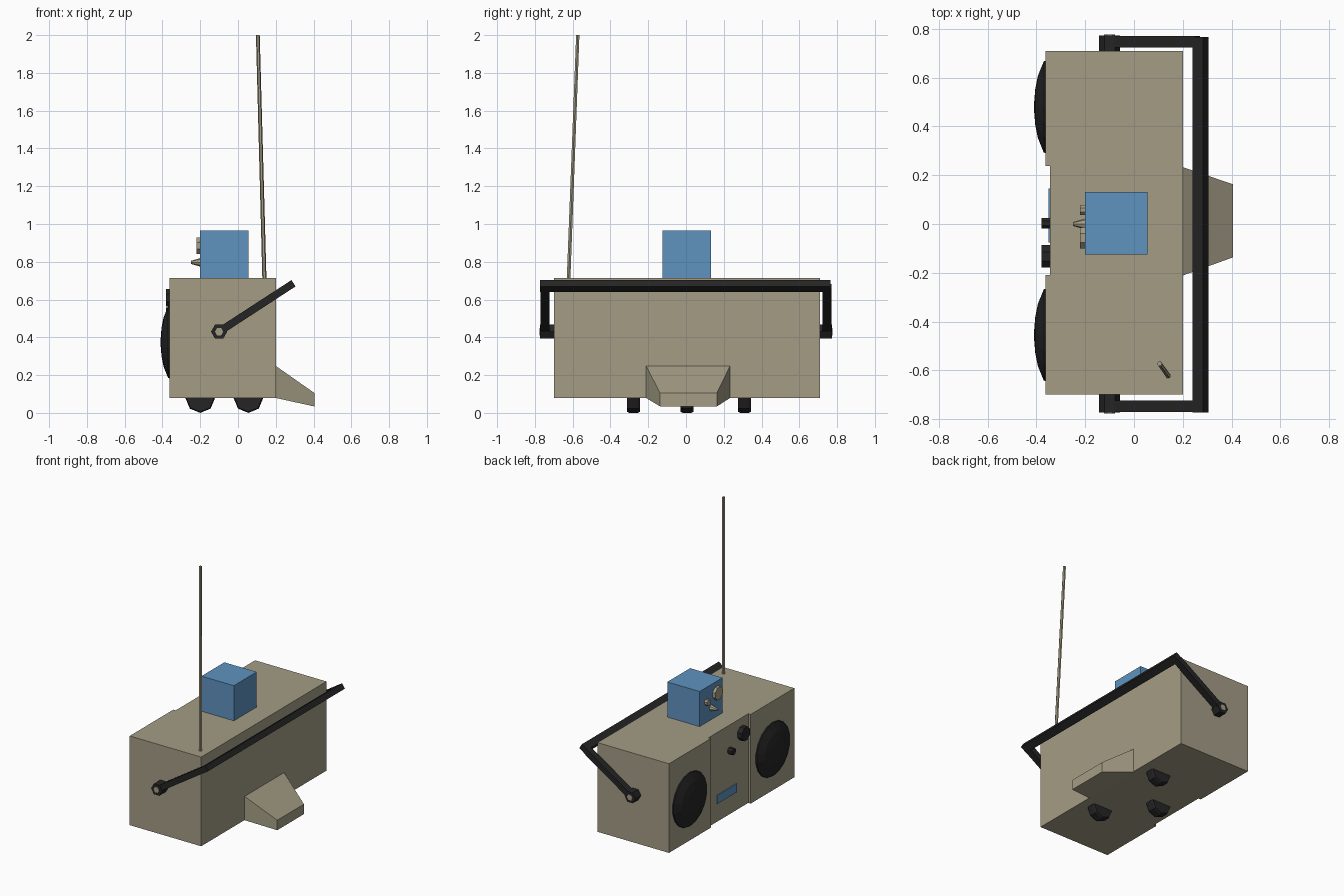
import bpy, bmesh, math
from mathutils import Vector, Matrix

if "Cube" in bpy.data.objects:
    bpy.data.objects.remove(bpy.data.objects["Cube"])


def material(name, rgb):
    m = bpy.data.materials.new(name)
    m.diffuse_color = (*rgb, 1)
    m.use_nodes = True
    m.node_tree.nodes["Principled BSDF"].inputs["Base Color"].default_value = m.diffuse_color
    return m


KHAKI = material("khaki", (0.37, 0.335, 0.235))
BLACK = material("black", (0.018, 0.018, 0.019))
BLUE = material("blue", (0.115, 0.29, 0.53))


def finish(name, bm, mat):
    bmesh.ops.recalc_face_normals(bm, faces=bm.faces)
    me = bpy.data.meshes.new(name)
    bm.to_mesh(me)
    bm.free()
    me.materials.append(mat)
    ob = bpy.data.objects.new(name, me)
    bpy.context.collection.objects.link(ob)
    return ob


def loft(name, sections, mat):
    """Skin equal-sized point loops and cap both ends."""
    bm = bmesh.new()
    loops = [[bm.verts.new(p) for p in s] for s in sections]
    n = len(loops[0])
    for a, b in zip(loops, loops[1:]):
        for i in range(n):
            j = (i + 1) % n
            bm.faces.new((a[i], a[j], b[j], b[i]))
    bm.faces.new(loops[0])
    bm.faces.new(loops[-1])
    return finish(name, bm, mat)


def box(name, lo, hi, mat):
    (x0, y0, z0), (x1, y1, z1) = lo, hi
    ring = [(x0, y0), (x1, y0), (x1, y1), (x0, y1)]
    return loft(name, [[(x, y, z) for x, y in ring] for z in (z0, z1)], mat)


def turned(name, origin, direction, profile, sides, mat, phase=0.0):
    """Round part: profile is (distance along direction, radius)."""
    d = Vector(direction).normalized()
    ref = Vector((0, 0, 1)) if abs(d.z) < 0.9 else Vector((1, 0, 0))
    u = (ref - d * ref.dot(d)).normalized()
    v = d.cross(u)
    rings = []
    for t, r in profile:
        c = Vector(origin) + d * t
        angs = [phase + 2 * math.pi * i / sides for i in range(sides)]
        rings.append([c + u * r * math.cos(a) + v * r * math.sin(a) for a in angs])
    return loft(name, rings, mat)


# Radio case with a shallow recess for the control panel on the -x side
plan = [(0.20, -0.70), (0.20, 0.71), (-0.363, 0.71), (-0.363, 0.238),
        (-0.344, 0.238), (-0.344, -0.21), (-0.363, -0.21), (-0.363, -0.70)]
loft("case", [[(x, y, z) for x, y in plan] for z in (0.08, 0.715)], KHAKI)

# Domed speakers
for side, y in (("left", 0.48), ("right", -0.455)):
    turned(side + "_speaker", (-0.36, y, 0.375), (-1, 0, 0),
           [(0, 0.193), (0.01, 0.19), (0.034, 0.13), (0.045, 0.075), (0.05, 0.012)],
           18, BLACK)

# Panel controls and display strip
for name, y, z, r in (("tuning_knob", -0.133, 0.61, 0.05),
                      ("volume_knob", 0.003, 0.535, 0.024)):
    turned(name, (-0.34, y, z), (-1, 0, 0), [(0, r), (0.04, r)], 8, BLACK, math.pi / 8)
box("display_strip", (-0.350, -0.075, 0.21), (-0.343, 0.145, 0.27), BLUE)

# Cube head with two round eyes and a pointed nose
box("head", (-0.20, -0.125, 0.71), (0.055, 0.132, 0.965), BLUE)
turned("large_eye", (-0.195, -0.057, 0.885), (-1, 0, 0), [(0, 0.047), (0.026, 0.047)], 8, KHAKI, math.pi / 8)
turned("small_eye", (-0.195, 0.058, 0.862), (-1, 0, 0), [(0, 0.022), (0.026, 0.022)], 8, KHAKI, math.pi / 8)
turned("nose", (-0.198, 0.0, 0.797), (-1, 0, 0), [(0, 0.023), (0.052, 0.012)][:1] + [(0.052, 0.008)], 8, KHAKI)

# Antenna
base, tip = Vector((0.14, -0.622, 0.70)), Vector((0.105, -0.573, 2.0))
turned("antenna", base, tip - base, [(0, 0.011), ((tip - base).length, 0.010)], 6, KHAKI)

# Carry handle: tilted arms, cross bar and hexagonal pivots
pivot = Vector((-0.10, 0, 0.43))
along = Vector((0.395, 0, 0.257)).normalized()
across = Vector((-along.z, 0, along.x))


def bar(name, t0, t1, y0, y1):
    ends = []
    for t in (t0, t1):
        c = pivot + along * t
        ends.append([c + across * s * 0.02 + Vector((0, y, 0))
                     for s, y in ((-1, y0), (1, y0), (1, y1), (-1, y1))])
    loft(name, ends, BLACK)


bar("handle_grip", 0.418, 0.470, -0.772, 0.766)
for side, s in (("left", 1), ("right", -1)):
    y0, y1 = sorted((s * 0.723, s * 0.770))
    bar(side + "_handle_arm", 0.02, 0.43, y0, y1)
    turned(side + "_handle_pivot", (-0.10, s * 0.69, 0.43), (0, s, 0),
           [(0, 0.043), (0.083, 0.043)], 6, BLACK, math.pi / 6)
    turned(side + "_pivot_bolt", (-0.10, s * 0.77, 0.43), (0, s, 0),
           [(0, 0.022), (0.006, 0.022)], 6, KHAKI, math.pi / 6)

# Tapered tail wedge at the +x side
loft("tail_wedge", [
    [(0.195, -0.213, 0.08), (0.195, 0.235, 0.08), (0.195, 0.235, 0.252), (0.195, -0.213, 0.252)],
    [(0.405, -0.137, 0.034), (0.405, 0.163, 0.034), (0.405, 0.163, 0.105), (0.405, -0.137, 0.105)],
], KHAKI)

# Three half-sunk wheels
for name, x, y in (("front_wheel", -0.20, 0.005), ("left_wheel", 0.055, 0.31),
                   ("right_wheel", 0.055, -0.278)):
    turned(name, (x, y - 0.034, 0.078), (0, 1, 0),
           [(0, 0.072), (0.012, 0.078), (0.056, 0.078), (0.068, 0.072)], 8, BLACK)
